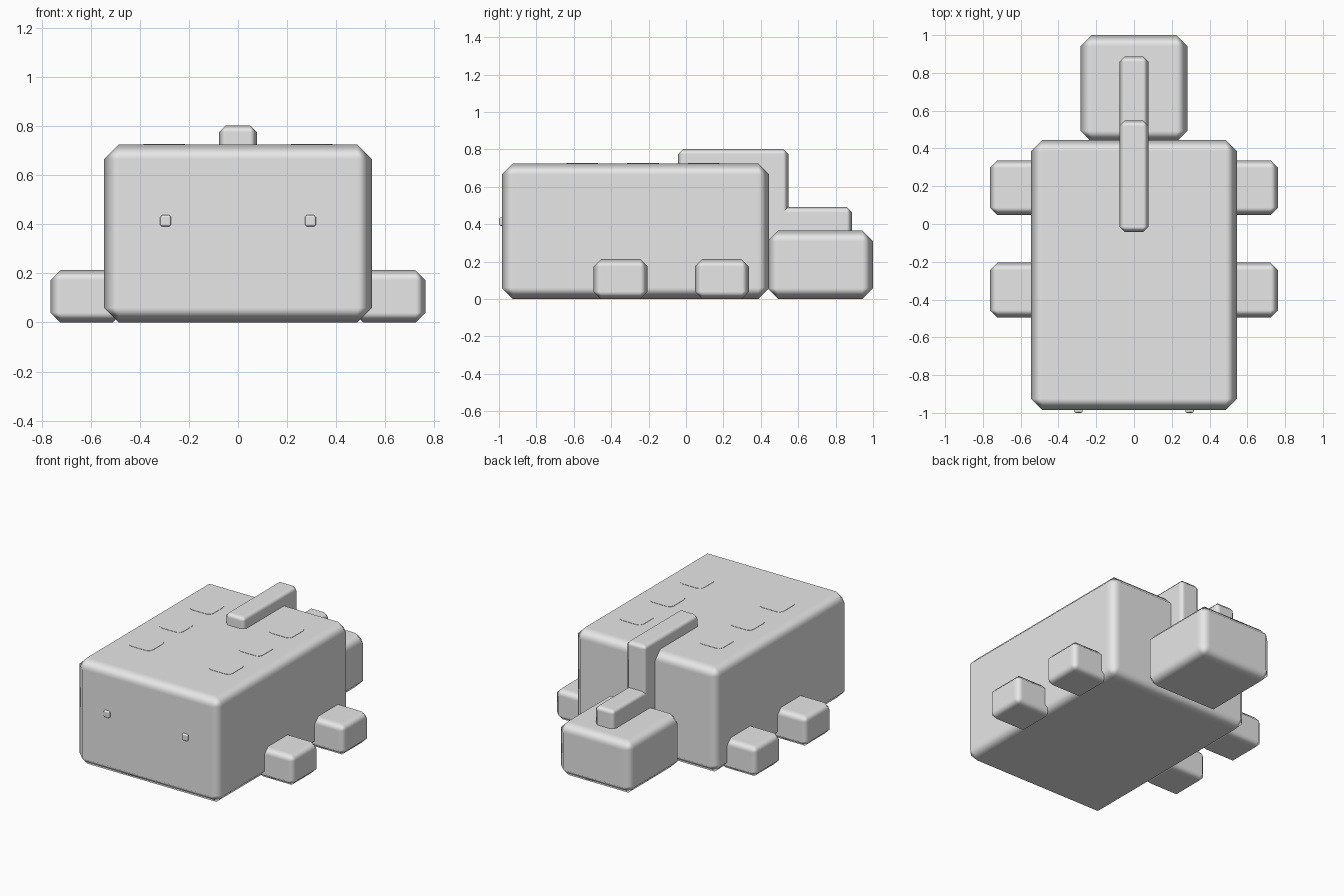
import bpy, bmesh

if "Cube" in bpy.data.objects:
    bpy.data.objects.remove(bpy.data.objects["Cube"])

grey = bpy.data.materials.new("light_grey")
grey.diffuse_color = (0.8, 0.8, 0.8, 1)
grey.use_nodes = True
grey.node_tree.nodes["Principled BSDF"].inputs["Base Color"].default_value = grey.diffuse_color


def block(name, lo, hi, bevel, upright_only=False):
    """Box between two corners, with softened (chamfered, smooth shaded) edges."""
    bm = bmesh.new()
    bmesh.ops.create_cube(bm, size=1)
    for v in bm.verts:
        v.co = [(lo[i] + hi[i]) / 2 + v.co[i] * (hi[i] - lo[i]) for i in range(3)]
    if upright_only:
        edges = [e for e in bm.edges if abs(e.verts[0].co.z - e.verts[1].co.z) > 1e-4]
        bmesh.ops.bevel(bm, geom=edges, offset=bevel, segments=2, profile=0.5, affect='EDGES')
    mesh = bpy.data.meshes.new(name)
    bm.to_mesh(mesh)
    bm.free()
    mesh.materials.append(grey)
    obj = bpy.data.objects.new(name, mesh)
    bpy.context.collection.objects.link(obj)
    if not upright_only:
        for p in mesh.polygons:
            p.use_smooth = True
        mod = obj.modifiers.new("bevel", 'BEVEL')
        mod.width = bevel
        mod.segments = 1
        mod.harden_normals = True
    return obj


# main body and tail block
block("body", (-0.545, -0.985, 0), (0.545, 0.445, 0.725), 0.06)
block("tail", (-0.283, 0.435, 0), (0.283, 1.0, 0.367), 0.058)

# ridge along the back, stepping down to the tail
block("upper_ridge", (-0.077, -0.043, 0.21), (0.077, 0.547, 0.803), 0.028)
block("lower_ridge", (-0.076, 0.30, 0.10), (0.076, 0.887, 0.492), 0.028)

for side, s in (("left", -1), ("right", 1)):
    # stubby legs
    for end, y in (("front", -0.35), ("back", 0.192)):
        xs = sorted((s * 0.47, s * 0.763))
        block(f"{end}_{side}_leg", (xs[0], y - 0.145, 0), (xs[1], y + 0.145, 0.213), 0.04)
    # small eyes, barely proud of the face
    x = s * 0.295
    block(f"{side}_eye", (x - 0.023, -1.0, 0.391), (x + 0.023, -0.95, 0.437), 0.008)
    # flat spots on the back
    for i in range(3):
        x, y = s * 0.30, -0.555 + 0.325 * i
        block(f"{side}_spot_{i + 1}", (x - 0.085, y - 0.085, 0.72), (x + 0.085, y + 0.085, 0.727),
              0.03, upright_only=True)
